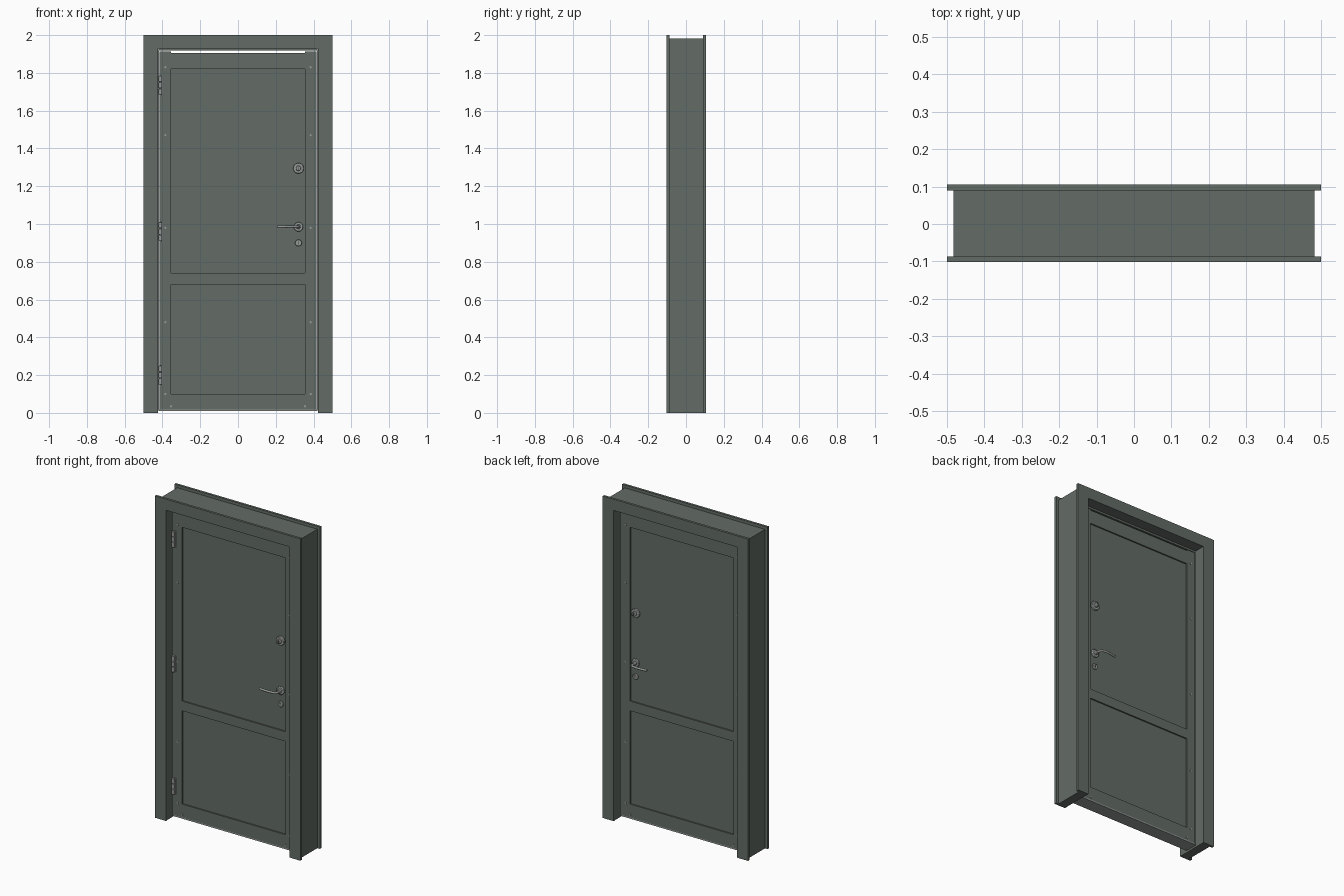
import bpy
from math import pi
from mathutils import Vector

if "Cube" in bpy.data.objects:
    bpy.data.objects.remove(bpy.data.objects["Cube"], do_unlink=True)


def material(name, rgb):
    mat = bpy.data.materials.new(name)
    mat.use_nodes = True
    mat.diffuse_color = (*rgb, 1)
    mat.node_tree.nodes["Principled BSDF"].inputs["Base Color"].default_value = (*rgb, 1)
    return mat


PAINT = material("grey green paint", (0.125, 0.15, 0.132))
METAL = material("brushed metal", (0.3, 0.32, 0.31))


def box(name, x, y, z, mat=PAINT):
    """Box spanning the given (low, high) ranges."""
    spans = (x, y, z)
    bpy.ops.mesh.primitive_cube_add(size=1, location=[(a + b) / 2 for a, b in spans])
    ob = bpy.context.object
    ob.name = name
    ob.scale = [b - a for a, b in spans]
    bpy.ops.object.transform_apply(location=False, rotation=False, scale=True)
    ob.data.materials.append(mat)
    return ob


def rod(name, centre, radius, depth, axis="Y", mat=METAL, sides=20, bevel=0):
    """Cylinder along y or z with smooth sides and optional rounded rims."""
    turn = (pi / 2, 0, 0) if axis == "Y" else (0, 0, 0)
    bpy.ops.mesh.primitive_cylinder_add(vertices=sides, radius=radius, depth=depth,
                                        location=centre, rotation=turn)
    ob = bpy.context.object
    ob.name = name
    ob.data.materials.append(mat)
    if bevel:
        mod = ob.modifiers.new("rim", "BEVEL")
        mod.width, mod.segments = bevel, 2
    bpy.ops.object.shade_smooth_by_angle()
    return ob


def lever(name, points, radius):
    """Round bar along a smooth path."""
    curve = bpy.data.curves.new(name, "CURVE")
    curve.dimensions = "3D"
    curve.bevel_depth, curve.bevel_resolution, curve.use_fill_caps = radius, 3, True
    spline = curve.splines.new("BEZIER")
    spline.bezier_points.add(len(points) - 1)
    for bp, p in zip(spline.bezier_points, points):
        bp.co = Vector(p)
        bp.handle_left_type = bp.handle_right_type = "AUTO"
    curve.materials.append(PAINT if radius > 1 else METAL)
    ob = bpy.data.objects.new(name, curve)
    bpy.context.collection.objects.link(ob)


SIDES = (("left", 1), ("right", -1))
FACES = (("front", -1), ("back", 1))
DOOR = 0.042          # half thickness of the door
STILE = 0.355         # inner edge of the door stiles
HEAD = 1.93           # underside of the header


def span(a, b, sign):
    return tuple(sorted((a * sign, b * sign)))


# Frame lining: jambs, header, slim inner stops and sill
for side, s in SIDES:
    box(f"{side}_jamb", span(0.425, 0.482, s), (-0.088, 0.09), (0, HEAD))
    box(f"{side}_stop", span(0.419, 0.425, s), (-0.036, 0.036), (0.012, HEAD), METAL)
box("header", (-0.482, 0.482), (-0.088, 0.09), (HEAD, 1.982))
box("head_stop", (-0.419, 0.419), (-0.036, 0.036), (1.918, HEAD))
box("sill", (-0.419, 0.419), (-DOOR, DOOR), (0.01, 0.018), METAL)

# Casing boards on both faces
for face, f in FACES:
    y = (-0.102, -0.087) if f < 0 else (0.09, 0.105)
    for side, s in SIDES:
        box(f"{face}_{side}_casing", span(0.424, 0.5, s), y, (0, HEAD))
    box(f"{face}_head_casing", (-0.5, 0.5), y, (HEAD, 2))

# Door leaf: recessed panel core, stiles and rails
box("door_panels", (-0.36, 0.36), (-0.033, 0.033), (0.03, 1.9))
for side, s in SIDES:
    box(f"{side}_stile", span(STILE, 0.416, s), (-DOOR, DOOR), (0.018, 1.912))
for name, low, high in (("bottom", 0.018, 0.1), ("middle", 0.68, 0.74), ("top", 1.82, 1.905)):
    box(f"{name}_rail", (-STILE, STILE), (-DOOR, DOOR), (low, high))

# Screw heads on both faces
for face, f in FACES:
    y = f * DOOR
    for side, s in SIDES:
        spots = [(0.385, z) for z in (0.1, 0.48, 0.98, 1.47, 1.83)] + [(STILE, 0.035)]
        for i, (x, z) in enumerate(spots):
            rod(f"{face}_{side}_screw_{i + 1}", (s * x, y, z), 0.006, 0.005, sides=10)

# Hinges on the front: barrel of three knuckles and a leaf plate
for i, z in enumerate((0.2, 0.96, 1.735)):
    box(f"hinge_leaf_{i + 1}", (-0.418, -0.397), (-0.046, -0.04), (z - 0.05, z + 0.05), METAL)
    for k in (-1, 0, 1):
        rod(f"hinge_knuckle_{i + 1}_{k + 2}", (-0.411, -0.049, z + k * 0.034),
            0.009, 0.032, "Z", sides=14, bevel=0.002)

# Lock, lever handle and keyhole on both faces
LOCK_X = 0.32
for face, f in FACES:
    y = f * DOOR
    core = f * 0.033

    def fitting(name, z, radius, out):
        rod(f"{face}_{name}", (LOCK_X, (core + f * out) / 2, z), radius,
            out - abs(core), bevel=0.003)

    fitting("lock_rose", 1.295, 0.028, 0.047)
    fitting("lock_cylinder", 1.295, 0.014, 0.058)
    box(f"{face}_lock_keyway", (LOCK_X - 0.002, LOCK_X + 0.002),
        span(0.055, 0.06, f), (1.287, 1.303), PAINT)
    fitting("handle_rose", 0.985, 0.025, 0.045)
    fitting("handle_neck", 0.985, 0.012, 0.062)
    lever(f"{face}_lever", [(LOCK_X, f * 0.05, 0.985), (LOCK_X - 0.004, f * 0.078, 0.985),
                            (LOCK_X - 0.03, f * 0.09, 0.987), (0.21, f * 0.085, 0.985)], 0.007)
    fitting("keyhole_rose", 0.9, 0.018, 0.043)
    box(f"{face}_keyhole", (LOCK_X - 0.003, LOCK_X + 0.003),
        span(0.04, 0.045, f), (0.892, 0.908), PAINT)
